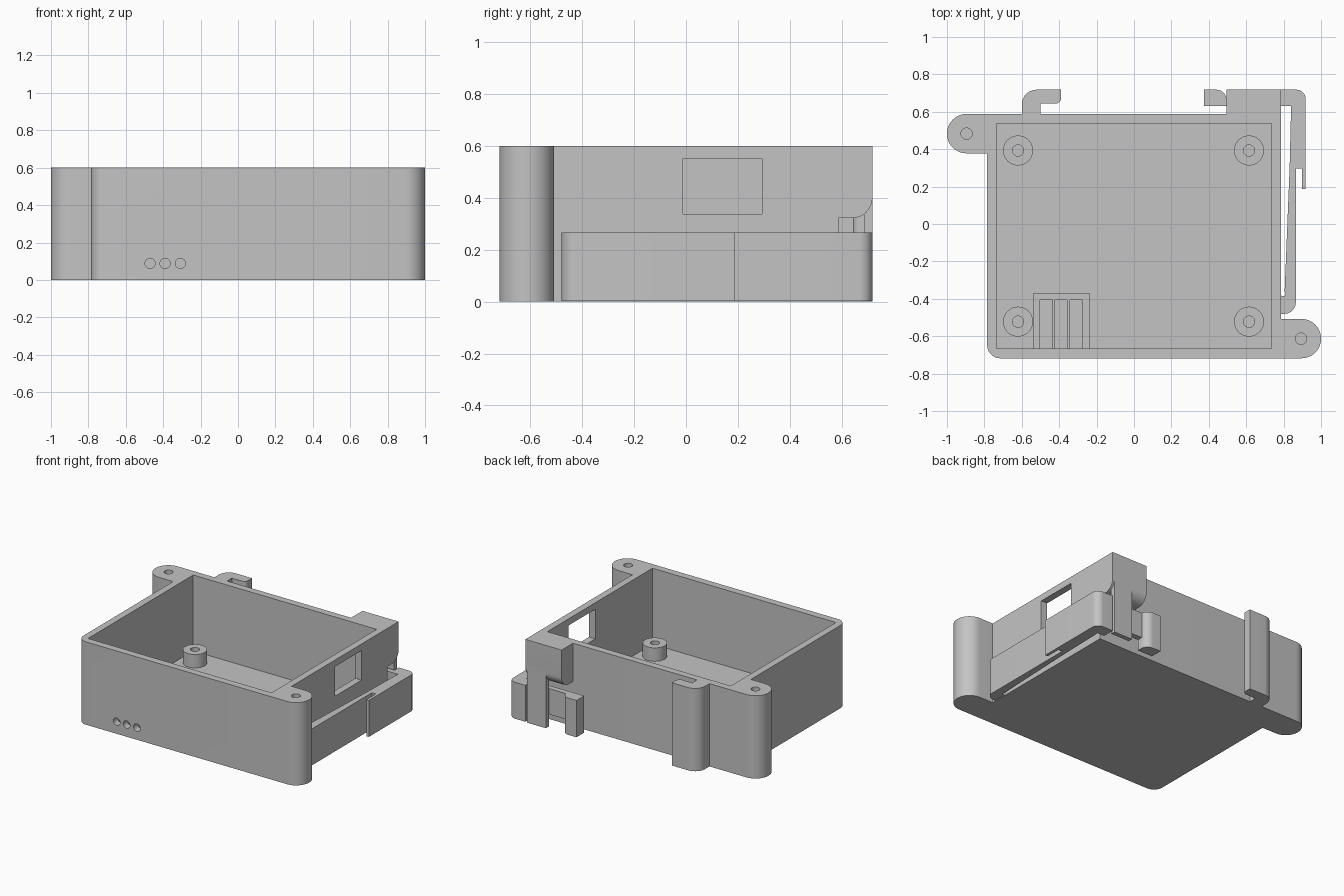
import bpy, math
from mathutils import Vector, Matrix

if "Cube" in bpy.data.objects:
    bpy.data.objects.remove(bpy.data.objects["Cube"], do_unlink=True)

grey = bpy.data.materials.new("plain grey plastic")
grey.use_nodes = True
grey.diffuse_color = (0.55, 0.55, 0.55, 1)
grey.node_tree.nodes["Principled BSDF"].inputs["Base Color"].default_value = grey.diffuse_color


def round_corners(points, steps=12):
    """Replace each (x, y, radius) corner with a tangent arc."""
    out = []
    for i, p in enumerate(points):
        here = Vector(p[:2])
        radius = p[2] if len(p) > 2 else 0
        if radius == 0:
            out.append(here)
            continue
        a = (Vector(points[i - 1][:2]) - here).normalized()
        b = (Vector(points[(i + 1) % len(points)][:2]) - here).normalized()
        half = a.angle(b) / 2
        centre = here + (a + b).normalized() * (radius / math.sin(half))
        start = here + a * (radius / math.tan(half)) - centre
        sweep = start.angle_signed(here + b * (radius / math.tan(half)) - centre)
        for k in range(steps + 1):
            out.append(centre + Matrix.Rotation(-sweep * k / steps, 2) @ start)
    return out


def prism(name, points, low, high, axis="z"):
    """Extrude a rounded outline along z, or a (y, z) outline along x."""
    outline = round_corners(points)
    n = len(outline)
    place = (lambda u, v, w: (u, v, w)) if axis == "z" else (lambda u, v, w: (w, u, v))
    verts = [place(p.x, p.y, w) for w in (low, high) for p in outline]
    faces = [list(range(n))[::-1], list(range(n, 2 * n))]
    faces += [[i, (i + 1) % n, (i + 1) % n + n, i + n] for i in range(n)]
    mesh = bpy.data.meshes.new(name)
    mesh.from_pydata(verts, [], faces)
    mesh.materials.append(grey)
    obj = bpy.data.objects.new(name, mesh)
    bpy.context.collection.objects.link(obj)
    return obj


def box(name, x, y, z):
    return prism(name, [(x[0], y[0]), (x[1], y[0]), (x[1], y[1]), (x[0], y[1])], *z)


def cylinder(name, centre, radius, depth, along_y=False):
    bpy.ops.mesh.primitive_cylinder_add(vertices=40, radius=radius, depth=depth, location=centre,
                                        rotation=(math.pi / 2 if along_y else 0, 0, 0))
    obj = bpy.context.object
    obj.name = name
    obj.data.materials.append(grey)
    return obj


def cut(target, cutters):
    """Subtract the cutters, then remove them."""
    bpy.context.view_layer.objects.active = target
    for cutter in cutters:
        mod = target.modifiers.new("cut", "BOOLEAN")
        mod.operation, mod.solver, mod.object = "DIFFERENCE", "EXACT", cutter
        bpy.ops.object.modifier_apply(modifier=mod.name)
        bpy.data.objects.remove(cutter, do_unlink=True)


TOP, FLOOR, ARM_TOP = 0.6, 0.05, 0.267
BOSS_TOP = 0.147
FRONT, BACK, REAR = -0.718, 0.588, 0.718
parts = []

# Case with two screw ears, open at the top
case = prism("case", [(-0.785, FRONT, 0.07), (1, FRONT, 0.104), (1, -0.508, 0.104),
                      (0.785, -0.508), (0.785, BACK), (-1, BACK, 0.104),
                      (-1, 0.378, 0.104), (-0.785, 0.378)], 0, TOP)
light_x = (-0.47, -0.39, -0.308)
cutters = [box("cavity_cutter", (-0.735, 0.735), (-0.666, 0.537), (FLOOR, 0.7)),
           box("window_cutter", (0.7, 0.82), (-0.012, 0.293), (0.338, 0.552))]
cutters += [cylinder("ear_hole_cutter", (x, y, TOP), 0.03, 0.6)
            for x, y in ((-0.895, 0.483), (0.893, -0.613))]
cutters += [cylinder("light_hole_cutter", (x, -0.69, 0.088), 0.027, 0.1, True) for x in light_x]
cut(case, cutters)
parts.append(case)

# Hollow mounting bosses on the floor
for x in (-0.62, 0.615):
    for y in (-0.522, 0.393):
        boss = cylinder("mounting_boss", (x, y, (FLOOR + BOSS_TOP) / 2), 0.08, BOSS_TOP - FLOOR)
        cut(boss, [cylinder("boss_cutter", (x, y, BOSS_TOP), 0.03, 0.16)])
        parts.append(boss)

# Light guide block with three open channels
guide = box("light_guide", (-0.538, -0.238), (-0.666, -0.37), (FLOOR, BOSS_TOP))
cut(guide, [box("channel_cutter", (x - 0.033, x + 0.033), (-0.7, -0.405), (0.04, 0.2))
            for x in light_x])
parts.append(guide)

# Fixed hook on the back
parts.append(prism("fixed_hook", [(-0.6, BACK), (-0.5, BACK), (-0.5, 0.643),
                                  (-0.39, 0.643, 0.03), (-0.39, REAR), (-0.6, REAR, 0.08)], 0, TOP))

# Block over the latch, with a keeper strip hanging from it
parts.append(prism("latch_block", [(BACK, 0.322), (REAR, 0.322, 0.078), (REAR, TOP), (BACK, TOP)],
                   0.495, 0.785, axis="x"))
parts.append(box("keeper_strip", (0.62, 0.77), (0.685, REAR), (0, 0.42)))

# Spring arm along the side, rooted on the case, with a thin finger tab
arm = prism("spring_arm", [(0.785, -0.48), (0.865, -0.48, 0.06), (0.865, 0.297),
                           (0.897, 0.297), (0.897, 0.187), (0.918, 0.187), (0.918, REAR, 0.05),
                           (0.785, REAR), (0.785, 0.63), (0.84, 0.63), (0.832, 0.3),
                           (0.805, -0.37), (0.785, -0.375)], 0.003, ARM_TOP)
cut(arm, [cylinder("relief_cutter", (0.796, -0.372, 0.1), 0.014, 0.6)])
parts.append(arm)

# Bar passing behind the keeper to the moving hook
parts.append(box("latch_bar", (0.47, 0.785), (0.63, 0.67), (0.08, ARM_TOP)))
parts.append(prism("latch_hook", [(0.375, 0.63), (0.495, 0.63), (0.495, REAR, 0.055),
                                  (0.375, REAR)], 0, ARM_TOP))

# Smooth the round walls and keep the edges crisp
bpy.ops.object.select_all(action="DESELECT")
for part in parts:
    part.select_set(True)
bpy.context.view_layer.objects.active = case
bpy.ops.object.shade_smooth_by_angle(angle=math.radians(30))
